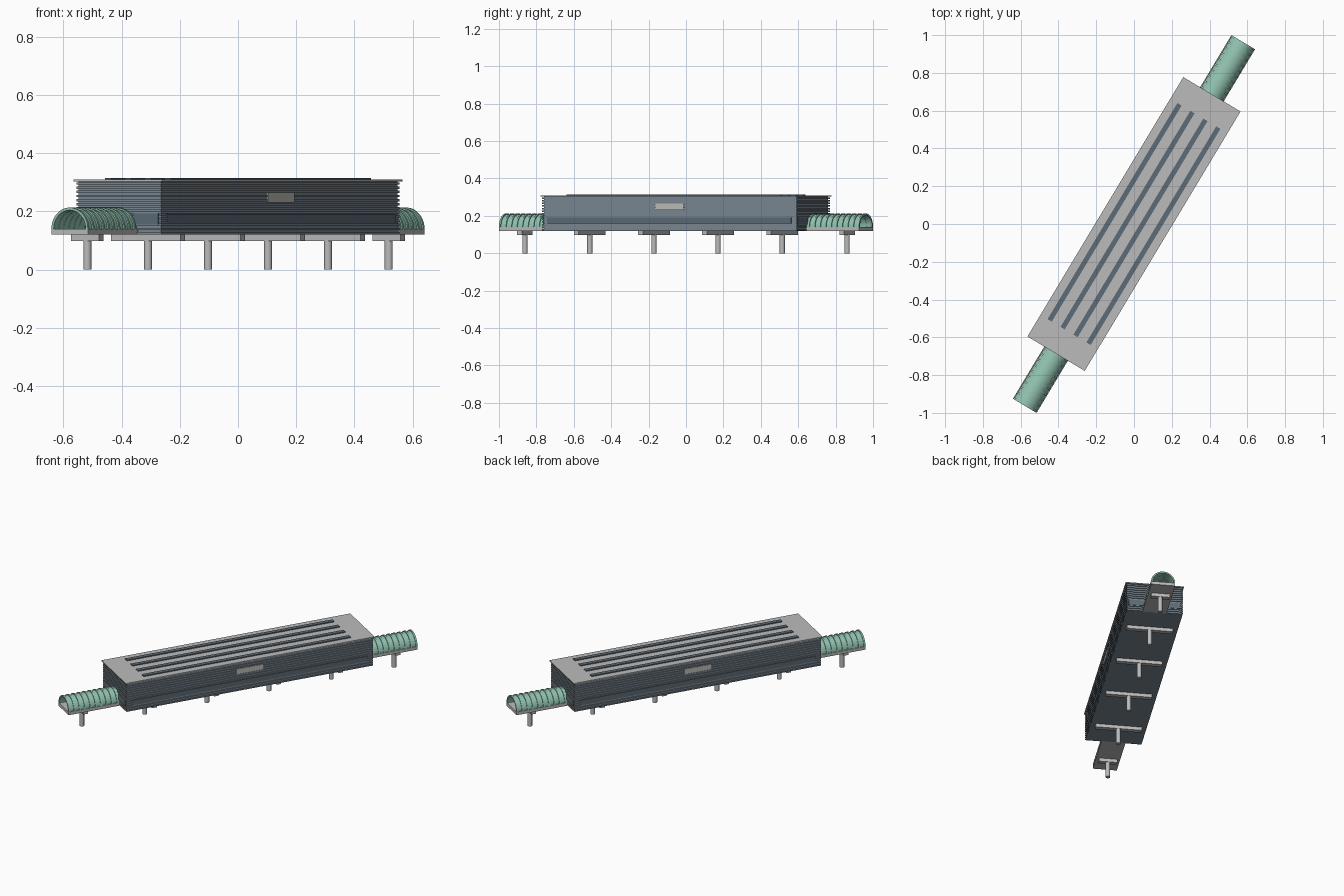
import bpy, bmesh, math
from mathutils import Matrix, Vector

if "Cube" in bpy.data.objects:
    bpy.data.objects.remove(bpy.data.objects["Cube"])

# The building is laid out along local x, then turned about z
TURN = Matrix.Rotation(math.radians(59), 4, 'Z')


def material(name, rgb):
    m = bpy.data.materials.new(name)
    m.diffuse_color = (*rgb, 1)
    m.use_nodes = True
    m.node_tree.nodes["Principled BSDF"].inputs["Base Color"].default_value = m.diffuse_color
    return m


GREY = material("light grey", (0.50, 0.50, 0.50))
WALL = material("slate wall", (0.20, 0.25, 0.29))
BLUE = material("dark slate blue", (0.11, 0.15, 0.185))
GREEN = material("pale green", (0.29, 0.55, 0.44))
SIGN = material("warm grey", (0.53, 0.53, 0.49))


def finish(name, bm, mat, smooth=False):
    bmesh.ops.recalc_face_normals(bm, faces=bm.faces)
    bm.transform(TURN)
    me = bpy.data.meshes.new(name)
    bm.to_mesh(me)
    bm.free()
    me.materials.append(mat)
    ob = bpy.data.objects.new(name, me)
    bpy.context.collection.objects.link(ob)
    if smooth:
        bpy.ops.object.select_all(action='DESELECT')
        ob.select_set(True)
        bpy.context.view_layer.objects.active = ob
        bpy.ops.object.shade_smooth_by_angle(angle=math.radians(35))
    return ob


def add_box(bm, x0, x1, y0, y1, z0, z1):
    centre = Vector(((x0 + x1) / 2, (y0 + y1) / 2, (z0 + z1) / 2))
    size = Matrix.Diagonal((x1 - x0, y1 - y0, z1 - z0, 1))
    bmesh.ops.create_cube(bm, size=1, matrix=Matrix.Translation(centre) @ size)


def boxes(name, mat, items):
    bm = bmesh.new()
    for it in items:
        add_box(bm, *it)
    return finish(name, bm, mat)


def add_arch(bm, x0, x1, r_out, r_in, z, n=20):
    """Half-round shell running along x."""
    rings = []
    for x, r in ((x0, r_out), (x1, r_out), (x1, r_in), (x0, r_in)):
        rings.append([bm.verts.new((x, r * math.cos(math.pi * i / n),
                                    z + r * math.sin(math.pi * i / n)))
                      for i in range(n + 1)])
    for a in range(4):
        p, q = rings[a], rings[(a + 1) % 4]
        for i in range(n):
            bm.faces.new((p[i], p[i + 1], q[i + 1], q[i]))
    for i in (0, n):
        bm.faces.new([r[i] for r in rings])


# Main hall with horizontal wall ribs
boxes("hall_core", WALL, [(-0.788, 0.788, -0.165, 0.165, 0.12, 0.304)])
pitch = 0.0142
boxes("wall_ribs", WALL, [(-0.794, 0.794, -0.171, 0.171,
                           0.121 + i * pitch, 0.129 + i * pitch)
                          for i in range(13)])

# Roof plate and its long skylights
boxes("roof", GREY, [(-0.801, 0.801, -0.177, 0.177, 0.303, 0.309)])
boxes("skylights", BLUE, [(-0.667, 0.667, y - 0.013, y + 0.013, 0.308, 0.315)
                          for y in (-0.12, -0.04, 0.04, 0.12)])

# Window bands and plaques on both long sides, windows on both ends
bands, plaques, end_windows = [], [], []
for s in (-1, 1):
    y0, y1 = sorted((s * 0.168, s * 0.174))
    bands.append((-0.76, 0.76, y0, y1, 0.158, 0.19))
    plaques.append((-0.088, 0.088, y0, y1, 0.231, 0.265))
    x0, x1 = sorted((s * 0.79, s * 0.797))
    for t in (-1, 1):
        w0, w1 = sorted((t * 0.06, t * 0.158))
        end_windows.append((x0, x1, w0, w1, 0.155, 0.192))
boxes("side_windows", BLUE, bands)
boxes("side_plaques", SIGN, plaques)
boxes("end_windows", BLUE, end_windows)

# Arched entrance tunnels with hoops, on floor slabs
END = 1.123
for s, label in ((-1, "south"), (1, "north")):
    x0, x1 = sorted((s * 0.785, s * END))
    boxes(label + "_tunnel_floor", GREY, [(x0, x1, -0.073, 0.073, 0.12, 0.14)])
    bm = bmesh.new()
    add_arch(bm, x0, x1, 0.068, 0.065, 0.14)
    finish(label + "_tunnel", bm, GREEN, True)
    bm = bmesh.new()
    for i in range(10):
        c = s * (END - 0.005 - i * 0.0345)
        add_arch(bm, c - 0.005, c + 0.005, 0.073, 0.064, 0.14)
    finish(label + "_tunnel_hoops", bm, GREEN, True)

# Cross beams and round columns underneath
beams = []
bm = bmesh.new()
for x in (-1.005, -0.6, -0.2, 0.2, 0.6, 1.005):
    half = 0.14 if abs(x) < 0.8 else 0.056
    beams.append((x - 0.015, x + 0.015, -half, half, 0.098, 0.121))
    bmesh.ops.create_cone(bm, cap_ends=True, segments=16, radius1=0.014,
                          radius2=0.014, depth=0.1,
                          matrix=Matrix.Translation((x, 0, 0.05)))
finish("columns", bm, GREY, True)
boxes("cross_beams", GREY, beams)
